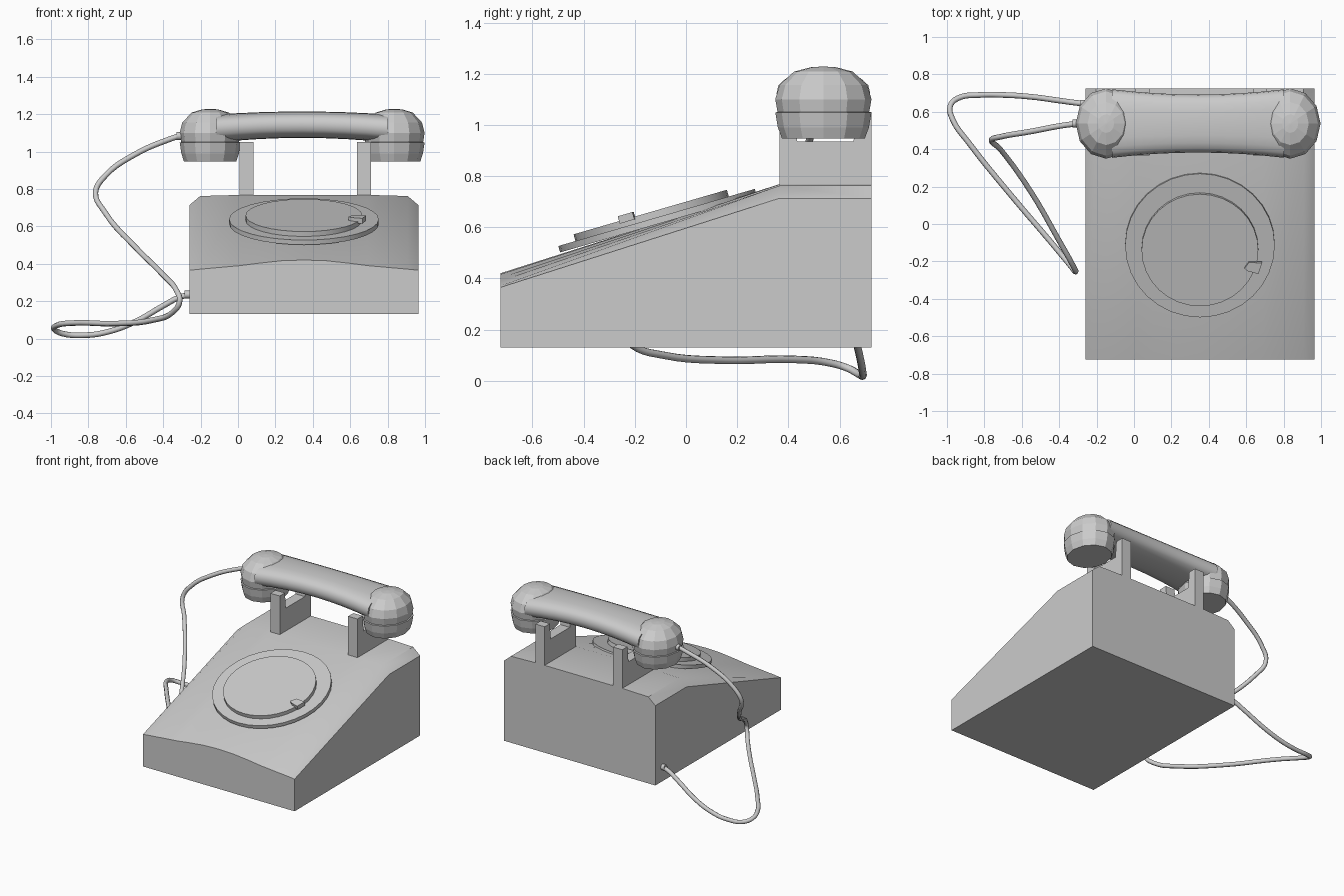
import bpy, bmesh, math
from mathutils import Matrix, Vector

if "Cube" in bpy.data.objects:
    bpy.data.objects.remove(bpy.data.objects["Cube"])


def finish(name, bm, smooth=None):
    bmesh.ops.recalc_face_normals(bm, faces=bm.faces)
    me = bpy.data.meshes.new(name)
    bm.to_mesh(me)
    bm.free()
    ob = bpy.data.objects.new(name, me)
    bpy.context.collection.objects.link(ob)
    if smooth:
        bpy.ops.object.select_all(action='DESELECT')
        ob.select_set(True)
        bpy.context.view_layer.objects.active = ob
        bpy.ops.object.shade_smooth_by_angle(angle=math.radians(smooth))
    return ob


def loft(name, rings, smooth=None):
    """Bridge equal-length closed rings and cap both ends."""
    bm = bmesh.new()
    rows = [[bm.verts.new(p) for p in r] for r in rings]
    n = len(rows[0])
    for a, b in zip(rows, rows[1:]):
        for i in range(n):
            j = (i + 1) % n
            bm.faces.new((a[i], a[j], b[j], b[i]))
    bm.faces.new(rows[0])
    bm.faces.new(rows[-1])
    return finish(name, bm, smooth)


def lathe(name, centre, profile, sides, sx=1.0):
    return loft(name, [[(centre[0] + sx * r * math.cos(2 * math.pi * i / sides),
                         centre[1] + r * math.sin(2 * math.pi * i / sides), z)
                        for i in range(sides)] for r, z in profile])


# Wedge body: gently arched front edge, chamfered rear edges
MID = 0.3525
half = [(0.6125, 0.365, 0.713), (0.555, 0.371, 0.762), (0.34, 0.39, 0.768),
        (0.25, 0.402, 0.768), (0.12, 0.416, 0.768)]
top = ([(MID - d, f, r) for d, f, r in half] + [(MID, 0.42, 0.768)]
       + [(MID + d, f, r) for d, f, r in reversed(half)])


def section(y, col):
    return [(-0.26, y, 0.13)] + [(t[0], y, t[col]) for t in top] + [(0.965, y, 0.13)]


loft("body", [section(-0.725, 1), section(0.365, 2), section(0.725, 2)], 25)

# Dial plate, finger wheel and stop on the slope
TILT = Matrix.Rotation(math.radians(16.2), 4, 'X')
for name, r, y, z, h in (("dial_plate", 0.40, -0.115, 0.638, 0.026),
                         ("finger_wheel", 0.312, -0.14, 0.659, 0.03)):
    bm = bmesh.new()
    bmesh.ops.create_cone(bm, cap_ends=True, segments=32, radius1=r, radius2=r, depth=h,
                          matrix=Matrix.Translation((MID, y, z)) @ TILT
                          @ Matrix.Translation((0, 0, -h / 2)))
    finish(name, bm, 30)
stop = [(-0.05, -0.005), (-0.025, 0.03), (0.045, 0.025), (0.025, -0.035), (-0.03, -0.02)]
place = Matrix.Translation((0.64, -0.228, 0.633)) @ TILT
loft("finger_stop", [[place @ Vector((x, y, z)) for x, y in stop] for z in (-0.01, 0.02)])

# U-shaped cradle posts
bm = bmesh.new()
for x0, x1 in ((0.007, 0.082), (0.635, 0.71)):
    outline = [(0.365, 0.74), (0.725, 0.74), (0.725, 1.05), (0.665, 1.05), (0.655, 0.935),
               (0.435, 0.935), (0.425, 1.05), (0.365, 1.05)]
    f = bm.faces.new([bm.verts.new((x0, y, z)) for y, z in outline])
    ext = bmesh.ops.extrude_face_region(bm, geom=[f], use_keep_orig=True)
    bmesh.ops.translate(bm, vec=(x1 - x0, 0, 0),
                        verts=[v for v in ext['geom'] if isinstance(v, bmesh.types.BMVert)])
finish("cradle_posts", bm)

# Handset grip: rounded cross-section, slimmer at the middle
HX, HY = 0.343, 0.537


def grip_ring(t):
    w, zt, zb = 0.155 + 0.028 * t * t, 1.214 - 0.016 * t * t, 1.073 - 0.025 * t * t
    ring = []
    for i in range(20):
        a = 2 * math.pi * i / 20
        c, s = math.cos(a), math.sin(a)
        e = 0.75
        ring.append((HX + 0.46 * t, HY + w * math.copysign(abs(c) ** e, c),
                     (zt + zb) / 2 + (zt - zb) / 2 * math.copysign(abs(s) ** e, s)))
    return ring


loft("handset_grip", [grip_ring(i / 4 - 1) for i in range(9)], 50)

# Faceted ear and mouth cups with separate lower caps
dome = [(0.176, 1.04), (0.18, 1.055), (0.188, 1.1), (0.172, 1.155),
        (0.115, 1.208), (0.05, 1.225), (0.005, 1.228)]
cap = [(0.162, 0.947), (0.178, 0.99), (0.188, 1.048), (0.17, 1.052)]
for side, label in ((-1, "ear"), (1, "mouth")):
    c = (HX + side * 0.492, HY)
    lathe(label + "_cup", c, dome, 12, 0.865)
    lathe(label + "_cap", c, cap, 12, 0.865)

# Cord: handset, down past the body side, loop behind, into the base
path = [(-0.29, 0.537, 1.09), (-0.36, 0.53, 1.068), (-0.55, 0.495, 0.985),
        (-0.71, 0.467, 0.87), (-0.762, 0.448, 0.78), (-0.715, 0.40, 0.68),
        (-0.55, 0.17, 0.49), (-0.40, -0.09, 0.34), (-0.325, -0.225, 0.25),
        (-0.312, -0.255, 0.20), (-0.35, -0.21, 0.14), (-0.45, -0.09, 0.10),
        (-0.65, 0.145, 0.08), (-0.88, 0.43, 0.083), (-0.97, 0.56, 0.07),
        (-0.983, 0.63, 0.05), (-0.94, 0.673, 0.027), (-0.82, 0.69, 0.018),
        (-0.70, 0.69, 0.035), (-0.55, 0.68, 0.09), (-0.40, 0.66, 0.175),
        (-0.31, 0.648, 0.222), (-0.25, 0.642, 0.236)]
cu = bpy.data.curves.new("cord", 'CURVE')
cu.dimensions = '3D'
cu.bevel_depth = 0.015
cu.bevel_resolution = 2
cu.resolution_u = 5
cu.use_fill_caps = True
sp = cu.splines.new('BEZIER')
sp.bezier_points.add(len(path) - 1)
for p, co in zip(sp.bezier_points, path):
    p.co = co
    p.handle_left_type = p.handle_right_type = 'AUTO'
bpy.context.collection.objects.link(bpy.data.objects.new("cord", cu))

# Cord plugs
for name, pos in (("handset_plug", (-0.31, 0.537, 1.083)), ("base_plug", (-0.265, 0.643, 0.235))):
    bm = bmesh.new()
    bmesh.ops.create_cone(bm, cap_ends=True, segments=12, radius1=0.021, radius2=0.021, depth=0.04,
                          matrix=Matrix.Translation(pos) @ Matrix.Rotation(math.pi / 2, 4, 'Y'))
    finish(name, bm, 40)
